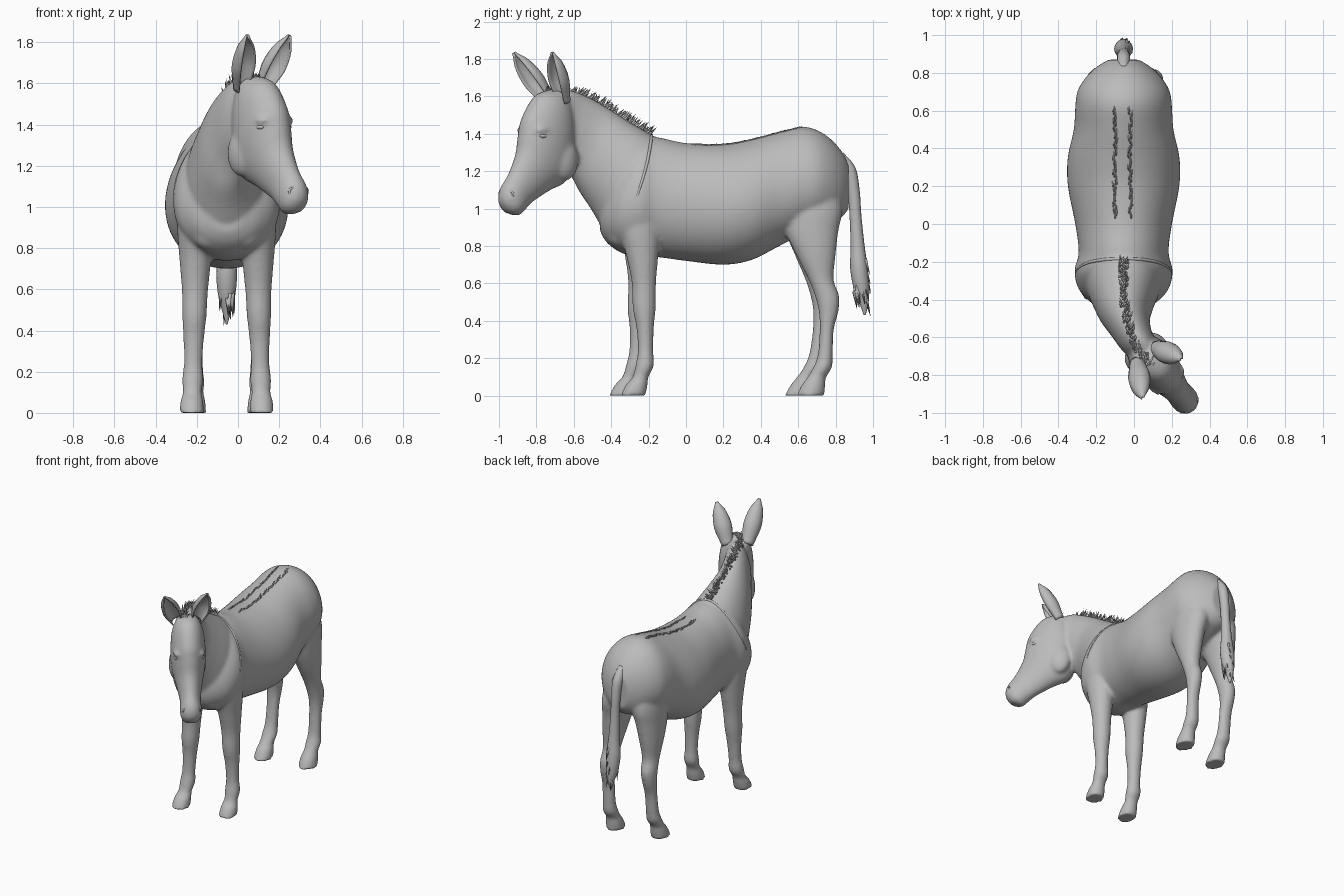
import bpy, bmesh, math, random
from mathutils import Vector, Matrix

if "Cube" in bpy.data.objects:
    bpy.data.objects.remove(bpy.data.objects["Cube"])

random.seed(4)
CX = -0.055                                   # body centre plane
grey = bpy.data.materials.new("donkey grey")
grey.diffuse_color = (0.5, 0.5, 0.5, 1)
grey.use_nodes = True
grey.node_tree.nodes["Principled BSDF"].inputs["Base Color"].default_value = grey.diffuse_color


def make(name, bm):
    bmesh.ops.recalc_face_normals(bm, faces=bm.faces)
    me = bpy.data.meshes.new(name)
    bm.to_mesh(me)
    bm.free()
    me.materials.append(grey)
    ob = bpy.data.objects.new(name, me)
    bpy.context.collection.objects.link(ob)
    for p in me.polygons:
        p.use_smooth = True
    return ob


def spline(rows, n=4):
    """Catmull-Rom interpolation of rows of numbers."""
    out = []
    for i in range(len(rows) - 1):
        p0, p1 = rows[max(i - 1, 0)], rows[i]
        p2, p3 = rows[i + 1], rows[min(i + 2, len(rows) - 1)]
        for k in range(n):
            t = k / n
            out.append([0.5 * (2 * b + (c - a) * t + (2 * a - 5 * b + 4 * c - d) * t * t
                               + (3 * b - a - 3 * c + d) * t ** 3)
                        for a, b, c, d in zip(p0, p1, p2, p3)])
    return out + [list(rows[-1])]


def loft(name, rows, place=lambda x, y, z: (x, y, z), seg=56, sag=0):
    """Rows: edge A (y, z), opposite edge B (y, z), half width, centre x. Sag lowers the widest point."""
    bm = bmesh.new()
    rings = []
    for ya, za, yb, zb, w, x in spline(rows, 6):
        ring = []
        for i in range(seg):
            a = math.tau * i / seg
            s = math.sin(a) / 2 - sag * math.cos(a) ** 2
            ring.append(bm.verts.new(place(x + w * math.cos(a), (ya + yb) / 2 + (ya - yb) * s,
                                           (za + zb) / 2 + (za - zb) * s)))
        rings.append(ring)
    for r, q in zip(rings, rings[1:]):
        for i in range(seg):
            bm.faces.new((r[i], r[(i + 1) % seg], q[(i + 1) % seg], q[i]))
    bm.faces.new(rings[0])
    bm.faces.new(rings[-1])
    return make(name, bm)


def ball(name, centre, size, rot=0):
    bm = bmesh.new()
    bmesh.ops.create_uvsphere(bm, u_segments=24, v_segments=14, radius=1)
    bm.transform(Matrix.Translation(centre) @ Matrix.Rotation(rot, 4, 'Z') @ Matrix.Diagonal((*size, 1)))
    return make(name, bm)


def tuft(bm, base, direction, radius):
    """One pointed lock of hair."""
    d = Vector(direction)
    m = Matrix.Translation(Vector(base) + d / 2) @ d.to_track_quat('Z', 'Y').to_matrix().to_4x4()
    bmesh.ops.create_cone(bm, segments=4, radius1=radius, radius2=0, depth=d.length, cap_ends=True, matrix=m)


def head_place(l, f, z):
    """Head space, turned to one side: lateral, forward, height."""
    return Vector((0.06 + 0.64 * f + 0.77 * l, -0.68 - 0.77 * f + 0.64 * l, z))


YAW = math.atan2(0.64, 0.77)

# Trunk
flesh = [loft("trunk", [
    (-.46, 1.03, -.46, .88, .08, CX), (-.425, 1.13, -.425, .82, .16, CX),
    (-.35, 1.26, -.35, .765, .235, CX), (-.25, 1.37, -.25, .74, .26, CX),
    (-.15, 1.38, -.15, .74, .238, CX), (0, 1.35, 0, .72, .256, CX),
    (.2, 1.345, .2, .70, .295, CX), (.35, 1.37, .35, .725, .296, CX),
    (.5, 1.41, .5, .80, .264, CX), (.62, 1.437, .62, .86, .256, CX),
    (.7, 1.42, .7, .89, .245, CX), (.77, 1.375, .77, .92, .205, CX),
    (.83, 1.31, .83, .95, .145, CX), (.87, 1.24, .87, 1.0, .08, CX)], sag=.035)]

# Neck, bending to one side
flesh.append(loft("neck", [
    (-.12, 1.36, -.40, .85, .205, CX), (-.22, 1.415, -.455, .91, .195, CX),
    (-.32, 1.475, -.51, 1.0, .165, CX), (-.43, 1.545, -.57, 1.09, .132, -.047),
    (-.53, 1.60, -.625, 1.19, .11, -.015), (-.62, 1.63, -.70, 1.29, .095, .03), (-.7, 1.6, -.74, 1.4, .06, .065)]))

# Head
flesh.append(loft("head", [
    (.04, 1.64, -.06, 1.56, .065, 0), (.15, 1.605, -.085, 1.42, .105, 0),
    (.235, 1.49, -.08, 1.24, .118, 0), (.26, 1.40, -.03, 1.14, .11, 0),
    (.28, 1.30, .075, 1.095, .09, 0), (.335, 1.19, .19, 1.035, .07, 0),
    (.39, 1.11, .25, .99, .074, 0), (.4, 1.04, .28, .965, .062, 0),
    (.37, .985, .305, .963, .034, 0)], head_place))

# Legs; the legs on the -x side stand a little further forward
FRONT = [(-.37, -.14, 1.05, .085, .15), (-.36, -.135, .9, .09, .15), (-.32, -.148, .75, .078, .152),
         (-.29, -.16, .6, .064, .154), (-.285, -.162, .47, .059, .157), (-.265, -.172, .36, .05, .16),
         (-.258, -.175, .24, .045, .163), (-.27, -.172, .16, .052, .165), (-.285, -.2, .10, .046, .167),
         (-.32, -.205, .06, .055, .169), (-.35, -.215, 0, .061, .17)]
HIND = [(.52, .80, 1.15, .08, .11), (.51, .835, 1.0, .1, .118), (.53, .815, .88, .088, .135),
        (.59, .80, .75, .074, .147), (.655, .79, .62, .057, .153), (.69, .82, .53, .054, .157),
        (.71, .815, .45, .049, .16), (.715, .79, .35, .045, .16), (.705, .785, .22, .046, .16),
        (.68, .78, .15, .052, .16), (.65, .75, .1, .048, .16), (.62, .745, .06, .056, .16),
        (.59, .74, 0, .062, .16)]
for label, table in (("front_leg", FRONT), ("hind_leg", HIND)):
    for s in (-1, 1):
        rows = []
        for a, b, z, w, x in table:
            d = -0.063 * max(0, 1 - z / 0.85) if s < 0 else 0
            rows.append((a + d, z, b + d, z, w, CX + s * x))
        flesh.append(loft(label, rows))

# Breast muscles, brows and cheeks
for s in (-1, 1):
    flesh.append(ball("breast", (CX + s * .08, -.355, .87), (.09, .07, .08)))
    flesh.append(ball("brow", head_place(s * .08, .175, 1.42), (.028, .05, .02), YAW))
    flesh.append(ball("cheek", head_place(s * .074, .015, 1.26), (.05, .08, .11), YAW))

# Fuse the flesh into one skin
bpy.ops.object.select_all(action='DESELECT')
for ob in flesh:
    ob.select_set(True)
body = flesh[0]
bpy.context.view_layer.objects.active = body
bpy.ops.object.join()
body.name = "body"
rm = body.modifiers.new("fuse", 'REMESH')
rm.mode, rm.voxel_size, rm.use_smooth_shade = 'VOXEL', 0.011, True
sm = body.modifiers.new("soften", 'SMOOTH')
sm.factor, sm.iterations = 0.5, 10
bpy.context.view_layer.update()
skin = body.evaluated_get(bpy.context.evaluated_depsgraph_get())


def hit(origin, direction):
    return skin.ray_cast(Vector(origin), Vector(direction).normalized())[1]


# Eyes and nostril rims
for s in (-1, 1):
    ball("eye", head_place(s * .087, .175, 1.388), (.016, .028, .013), YAW)
    bpy.ops.mesh.primitive_torus_add(major_segments=16, minor_segments=8, major_radius=.017, minor_radius=.006,
                                     location=head_place(s * .042, .372, 1.075))
    rim = bpy.context.object
    rim.name = "nostril_rim"
    rim.rotation_euler = (head_place(s * .5, 1, 0) - head_place(0, 0, 0)).to_track_quat('Z', 'Y').to_euler()
    rim.data.materials.append(grey)
    bpy.ops.object.shade_smooth()

# Cupped ears, open towards the face
for base, tip in (((.015, -.735, 1.575), (.045, -.92, 1.832)), ((.118, -.655, 1.575), (.25, -.715, 1.832))):
    base, tip = Vector(base), Vector(tip)
    axis = (tip - base).normalized()
    face = Vector((.64, -.77, 0))
    face = (face - axis * face.dot(axis)).normalized()
    side = axis.cross(face)
    bm = bmesh.new()
    grid = []
    for i, (r,) in enumerate(spline([(.036,), (.046,), (.056,), (.052,), (.037,), (.006,)], 3)):
        c = base.lerp(tip, i / 15)
        grid.append([bm.verts.new(c + r * (side * math.sin(a) - face * .9 * math.cos(a)))
                     for a in [math.radians(-125 + 25 * k) for k in range(11)]])
    for g, h in zip(grid, grid[1:]):
        for k in range(10):
            bm.faces.new((g[k], g[k + 1], h[k + 1], h[k]))
    ear = make("ear", bm)
    so = ear.modifiers.new("thickness", 'SOLIDIFY')
    so.thickness, so.offset = .01, 0

# Upright mane along the crest, leaning back
bm = bmesh.new()
crest = spline([(CX, -.2), (-.055, -.3), (-.045, -.45), (-.02, -.58), (.04, -.70), (.085, -.76)], 36)
for x, y in crest:
    x += random.uniform(-.018, .018)
    p = hit((x, y, 2), (0, 0, -1))
    tuft(bm, p - Vector((0, 0, .015)), (random.uniform(-.02, .02), random.uniform(.01, .05),
                                        random.uniform(.03, .055)), .009)
make("mane", bm)

# Two rows of flat hair along the back
bm = bmesh.new()
for x in (-.1, -.02):
    for i in range(45):
        x1, y1 = x + random.uniform(-.008, .008), .03 + i * .0128
        p = hit((x1, y1, 2), (0, 0, -1))
        q = hit((x1 + random.uniform(-.01, .01), y1 + .035, 2), (0, 0, -1))
        tuft(bm, p - Vector((0, 0, .002)), q - p + Vector((0, 0, .008)), .006)
make("back_hair", bm)

# Shoulder ridge crossing the withers
cu = bpy.data.curves.new("shoulder_ridge", 'CURVE')
cu.dimensions, cu.bevel_depth, cu.bevel_resolution = '3D', .009, 2
sp = cu.splines.new('POLY')
sp.points.add(30)
for i, pt in enumerate(sp.points):
    a = math.radians(-84 + 5.6 * i)
    d = Vector((math.sin(a), 0, math.cos(a)))
    y = -.185 - .085 * (1 - math.cos(a))
    p = hit(Vector((CX, y, 1.04)) + d, -d)
    pt.co = (*(p - d * .003), 1)
    pt.radius = .3 + .7 * math.cos(a) ** .4
cu.materials.append(grey)
bpy.context.collection.objects.link(bpy.data.objects.new("shoulder_ridge", cu))

# Tail with a ragged tassel
loft("tail", [
    (.79, 1.24, .84, 1.30, .03, CX), (.845, 1.18, .905, 1.22, .035, CX),
    (.865, 1.08, .928, 1.1, .032, CX), (.875, .95, .938, .96, .031, CX),
    (.88, .8, .955, .8, .038, CX), (.878, .68, .972, .68, .05, CX),
    (.895, .58, .98, .57, .042, CX), (.925, .5, .975, .49, .022, CX), (.95, .43, .96, .43, .004, CX)], seg=16)
bm = bmesh.new()
for i in range(24):
    z = random.uniform(.52, .74)
    a = random.uniform(0, math.tau)
    tuft(bm, (CX + .03 * math.cos(a), .93 + .03 * math.sin(a), z),
         (.01 * math.cos(a), .02 + .01 * math.sin(a), random.uniform(-.12, -.08)), .012)
make("tail_tassel", bm)
